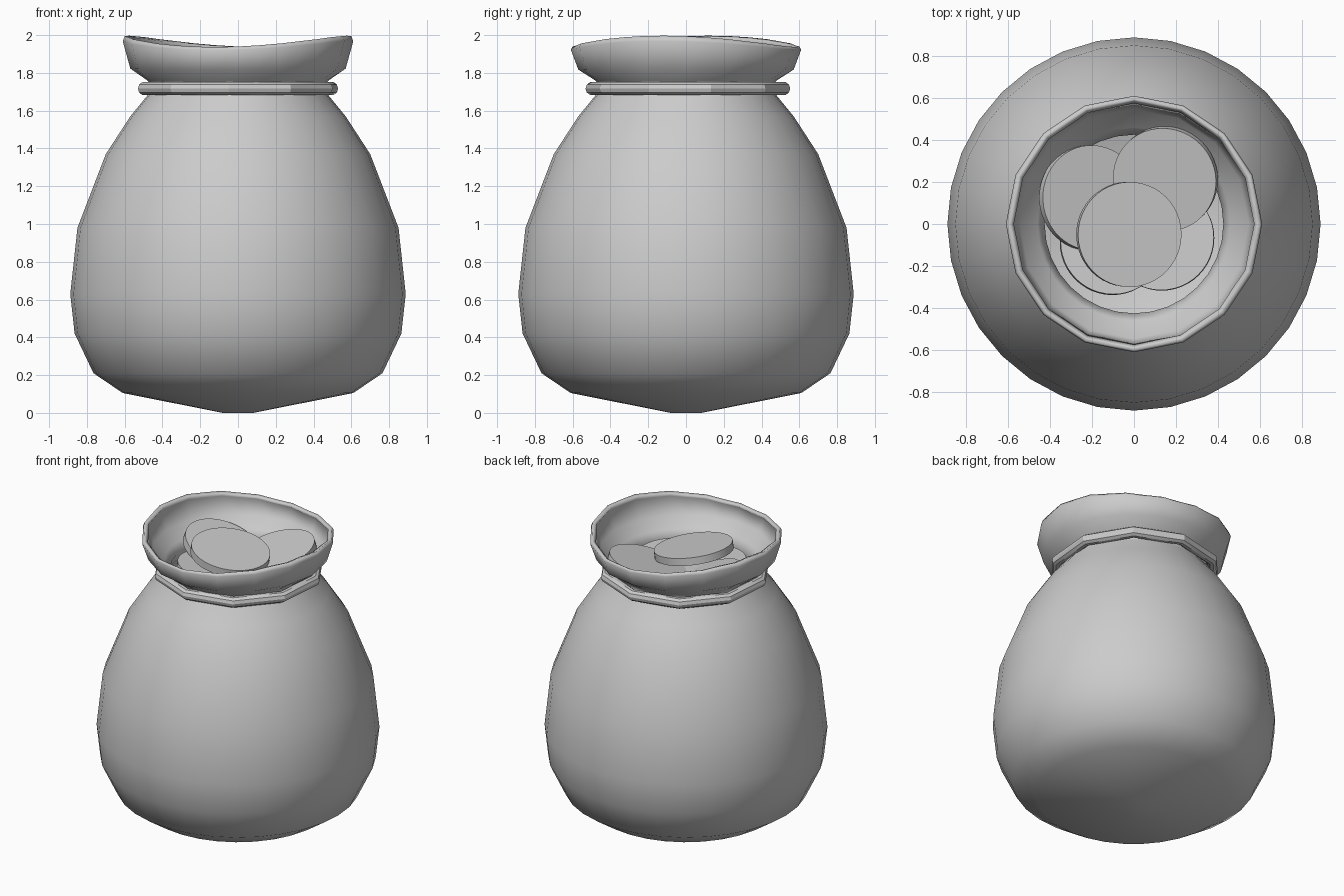
import bpy, bmesh, math
from mathutils import Vector

if "Cube" in bpy.data.objects:
    bpy.data.objects.remove(bpy.data.objects["Cube"])

SIDES = 32


def finish(bm, name, smooth):
    bmesh.ops.recalc_face_normals(bm, faces=bm.faces[:])
    mesh = bpy.data.meshes.new(name)
    bm.to_mesh(mesh)
    bm.free()
    for p in mesh.polygons:
        p.use_smooth = smooth
    ob = bpy.data.objects.new(name, mesh)
    bpy.context.collection.objects.link(ob)
    return ob


# Sack: revolved profile (radius, height, rim waviness) with an uneven open collar
profile = [(0.08, 0, 0), (0.61, 0.105, 0), (0.765, 0.21, 0), (0.865, 0.42, 0),
           (0.888, 0.63, 0), (0.85, 0.98, 0), (0.70, 1.37, 0), (0.57, 1.57, 0),
           (0.48, 1.68, 0), (0.455, 1.725, 0), (0.48, 1.76, 0), (0.57, 1.82, 0.1),
           (0.61, 1.945, 0.8), (0.60, 1.967, 1)]
bm = bmesh.new()
rings = []
for r, z, wave in profile:
    ring = []
    for i in range(SIDES):
        a = 2 * math.pi * i / SIDES
        # the collar reads as a coarser 16-sided edge
        k = math.cos(math.pi / 16) if wave and i % 2 else 1
        dz = wave * 0.03 * math.cos(2 * (a + math.radians(12)))
        ring.append(bm.verts.new((r * k * math.cos(a), r * k * math.sin(a), z + dz)))
    rings.append(ring)
for lo, hi in zip(rings, rings[1:]):
    for i in range(SIDES):
        j = (i + 1) % SIDES
        bm.faces.new((lo[i], lo[j], hi[j], hi[i]))
bm.faces.new(rings[0][::-1])
sack = finish(bm, "sack", True)
# make sure the normals face outward so the cloth thickens inward
if sum(p.normal.dot(p.center - Vector((0, 0, 0.9))) for p in sack.data.polygons) < 0:
    sack.data.flip_normals()
cloth = sack.modifiers.new("cloth_thickness", "SOLIDIFY")
cloth.thickness = 0.03
cloth.offset = -1

# Rope: ten-sided ring round the neck
bpy.ops.mesh.primitive_torus_add(location=(0, 0.01, 1.717), rotation=(0, 0, math.radians(-95)),
                                 major_segments=10, minor_segments=10,
                                 major_radius=0.508, minor_radius=0.036)
rope = bpy.context.object
rope.name = "neck_rope"
bpy.ops.object.shade_smooth_by_angle(angle=math.radians(30))

# Coins: tilted discs, given by top-face centre and facing direction
coins = [((-0.02, -0.05, 1.865), (0.18, -0.02, 1)),
         ((0.145, 0.21, 1.805), (-0.2, -0.2, 1)),
         ((-0.2, 0.125, 1.785), (0.38, 0.02, 1)),
         ((-0.1, -0.085, 1.75), (0.08, 0.08, 1)),
         ((0.13, -0.065, 1.735), (-0.05, 0.05, 1))]
for n, (centre, facing) in enumerate(coins):
    d = Vector(facing).normalized()
    bpy.ops.mesh.primitive_cylinder_add(vertices=48, radius=0.25, depth=0.05,
                                        location=Vector(centre) - d * 0.025,
                                        rotation=d.to_track_quat('Z', 'Y').to_euler())
    bpy.context.object.name = f"coin_{n + 1}"
    bpy.ops.object.shade_smooth_by_angle(angle=math.radians(30))
